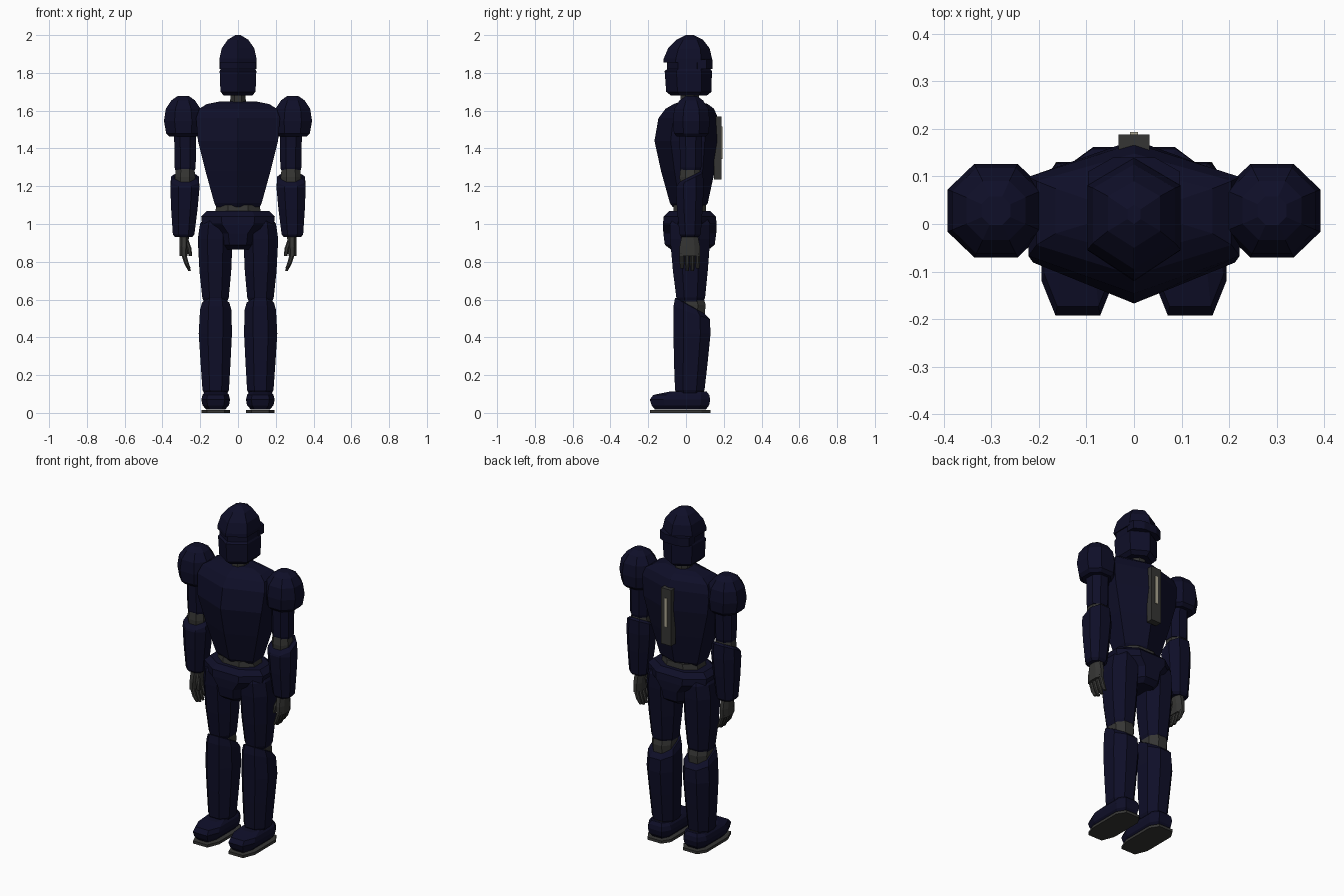
import bpy, bmesh, math


def material(name, rgb):
    m = bpy.data.materials.new(name)
    m.diffuse_color = (*rgb, 1)
    return m


NAVY = material("navy armor", (0.0045, 0.0045, 0.021))
GREY = material("dark grey joint", (0.036, 0.036, 0.034))
LIGHT = material("pale light strip", (0.42, 0.39, 0.29))

# cross-section outlines in unit space: pointed front/back, and chamfered box
HEX = [(0, 1), (-1, .55), (-1, -.5), (0, -1), (1, -.5), (1, .55)]
OCT = [(1, .45), (.45, 1), (-.45, 1), (-1, .45),
       (-1, -.45), (-.45, -1), (.45, -1), (1, -.45)]
BOX = [(1, 1), (-1, 1), (-1, -1), (1, -1)]
SHOE = [(1, .7), (.6, 1), (-.6, 1), (-1, .7),
        (-1, -.55), (-.62, -1), (.62, -1), (1, -.55)]


def loft(name, mat, outline, sections, side=1):
    """Stack rings of (z, x, y, half width, half depth, optional slope along y)."""
    bm = bmesh.new()
    rings = []
    for s in sections:
        z, cx, cy, rx, ry = s[:5]
        slope = s[5] if len(s) > 5 else 0
        rings.append([bm.verts.new((side * (cx + u * rx), cy + v * ry, z + slope * v * ry))
                      for u, v in outline])
    n = len(outline)
    for a, b in zip(rings, rings[1:]):
        for i in range(n):
            j = (i + 1) % n
            bm.faces.new((a[i], a[j], b[j], b[i]))
    bm.faces.new(rings[0])
    bm.faces.new(rings[-1])
    bmesh.ops.recalc_face_normals(bm, faces=bm.faces)
    me = bpy.data.meshes.new(name)
    bm.to_mesh(me)
    bm.free()
    me.materials.append(mat)
    ob = bpy.data.objects.new(name, me)
    bpy.context.collection.objects.link(ob)
    return ob


# head: jaw and recessed visor, then the helmet dome with its brim
loft("face", NAVY, HEX, [
    (1.68, 0, .015, .075, .095), (1.70, 0, .015, .093, .12),
    (1.81, 0, .012, .097, .125), (1.82, 0, .015, .092, .115),
    (1.87, 0, .015, .092, .115)])
loft("helmet", NAVY, HEX, [
    (1.855, 0, .01, .098, .13), (1.875, 0, .01, .098, .128),
    (1.93, 0, .015, .086, .11), (1.975, 0, .02, .055, .07),
    (2.0, 0, .02, .014, .02)])
loft("helmet_back_band", NAVY, OCT, [
    (1.82, 0, .085, .097, .055), (1.87, 0, .085, .097, .055)])
loft("neck", GREY, OCT, [(1.60, 0, .02, .042, .05), (1.72, 0, .02, .04, .05)])

# torso
loft("torso", NAVY, HEX, [
    (1.09, 0, .015, .115, .085), (1.11, 0, .015, .125, .10),
    (1.28, 0, .01, .172, .142), (1.44, 0, .005, .212, .172),
    (1.56, 0, .012, .222, .158), (1.61, 0, .02, .205, .128),
    (1.635, 0, .025, .165, .09), (1.648, 0, .025, .10, .05)])
loft("waist", GREY, OCT, [(1.03, 0, .02, .125, .09), (1.10, 0, .02, .115, .085)])
loft("pelvis", NAVY, OCT, [
    (.865, 0, .02, .078, .10), (.89, 0, .02, .10, .132),
    (.95, 0, .02, .115, .14), (1.0, 0, .02, .19, .142),
    (1.04, 0, .02, .195, .138), (1.068, 0, .02, .165, .11)])

# back plate with light strip
loft("back_plate", GREY, BOX, [(1.235, 0, .168, .033, .02), (1.57, 0, .168, .033, .02)])
loft("back_light", LIGHT, BOX, [(1.345, 0, .189, .008, .004), (1.515, 0, .189, .008, .004)])

for side, tag in ((1, "left"), (-1, "right")):
    # shoulder ball
    loft("shoulder_" + tag, NAVY, OCT, [
        (1.462, .288, .028, .075, .075), (1.48, .288, .028, .092, .092),
        (1.545, .29, .028, .102, .098), (1.61, .29, .028, .092, .09),
        (1.655, .29, .028, .062, .062), (1.677, .29, .028, .03, .03)], side)
    # arm
    loft("upper_arm_" + tag, NAVY, OCT, [
        (1.285, .28, .025, .052, .052), (1.30, .28, .025, .056, .056),
        (1.48, .28, .025, .058, .06)], side)
    loft("elbow_" + tag, GREY, OCT, [
        (1.18, .28, .022, .05, .05), (1.25, .28, .022, .054, .056),
        (1.30, .28, .022, .048, .05)], side)
    loft("forearm_" + tag, NAVY, OCT, [
        (.93, .288, .022, .045, .045), (.945, .288, .022, .057, .056),
        (1.08, .284, .02, .07, .068), (1.19, .281, .02, .077, .074),
        (1.235, .281, .02, .074, .07, .5), (1.25, .281, .022, .058, .056, .5)], side)
    # hand: palm, curled fingers, thumb
    loft("palm_" + tag, GREY, OCT, [
        (.83, .288, .02, .021, .054), (.88, .287, .02, .024, .054),
        (.95, .285, .02, .026, .04)], side)
    for i in range(4):
        y = -.021 + i * .0275
        tip = .752 + (.012 if i in (0, 3) else 0)
        loft(f"finger_{i + 1}_{tag}", GREY, OCT, [
            (tip, .257, y, .007, .009), (.79, .272, y, .012, .0125),
            (.845, .289, y, .014, .0125)], side)
    loft("thumb_" + tag, GREY, OCT, [
        (.83, .252, -.012, .009, .012), (.87, .258, -.008, .012, .014),
        (.92, .275, .005, .012, .016)], side)
    # leg
    loft("thigh_" + tag, NAVY, OCT, [
        (.59, .119, .025, .062, .068), (.61, .119, .025, .07, .076),
        (.75, .12, .023, .084, .092), (.92, .121, .022, .092, .106),
        (1.0, .118, .022, .083, .106), (1.04, .115, .022, .06, .085)], side)
    loft("knee_" + tag, GREY, OCT, [
        (.48, .118, .025, .06, .07), (.57, .118, .03, .064, .074),
        (.62, .118, .025, .06, .066)], side)
    loft("shin_" + tag, NAVY, OCT, [
        (.10, .118, .02, .06, .066), (.12, .118, .02, .07, .078),
        (.28, .119, .026, .08, .09), (.42, .12, .032, .088, .098),
        (.53, .118, .03, .083, .096, -.35), (.565, .118, .022, .072, .08, -.55),
        (.572, .118, .022, .055, .06, -.55)], side)
    # foot
    loft("ankle_" + tag, GREY, OCT, [
        (.08, .118, .025, .06, .07), (.13, .118, .025, .06, .07)], side)
    loft("shoe_" + tag, NAVY, SHOE, [
        (.018, .118, -.03, .05, .135), (.04, .118, -.03, .07, .152),
        (.07, .118, -.032, .076, .16), (.095, .118, -.025, .07, .148),
        (.112, .118, .01, .056, .10)], side)
    loft("sole_" + tag, GREY, SHOE, [
        (0, .118, -.03, .076, .16), (.016, .118, -.03, .076, .16)], side)
